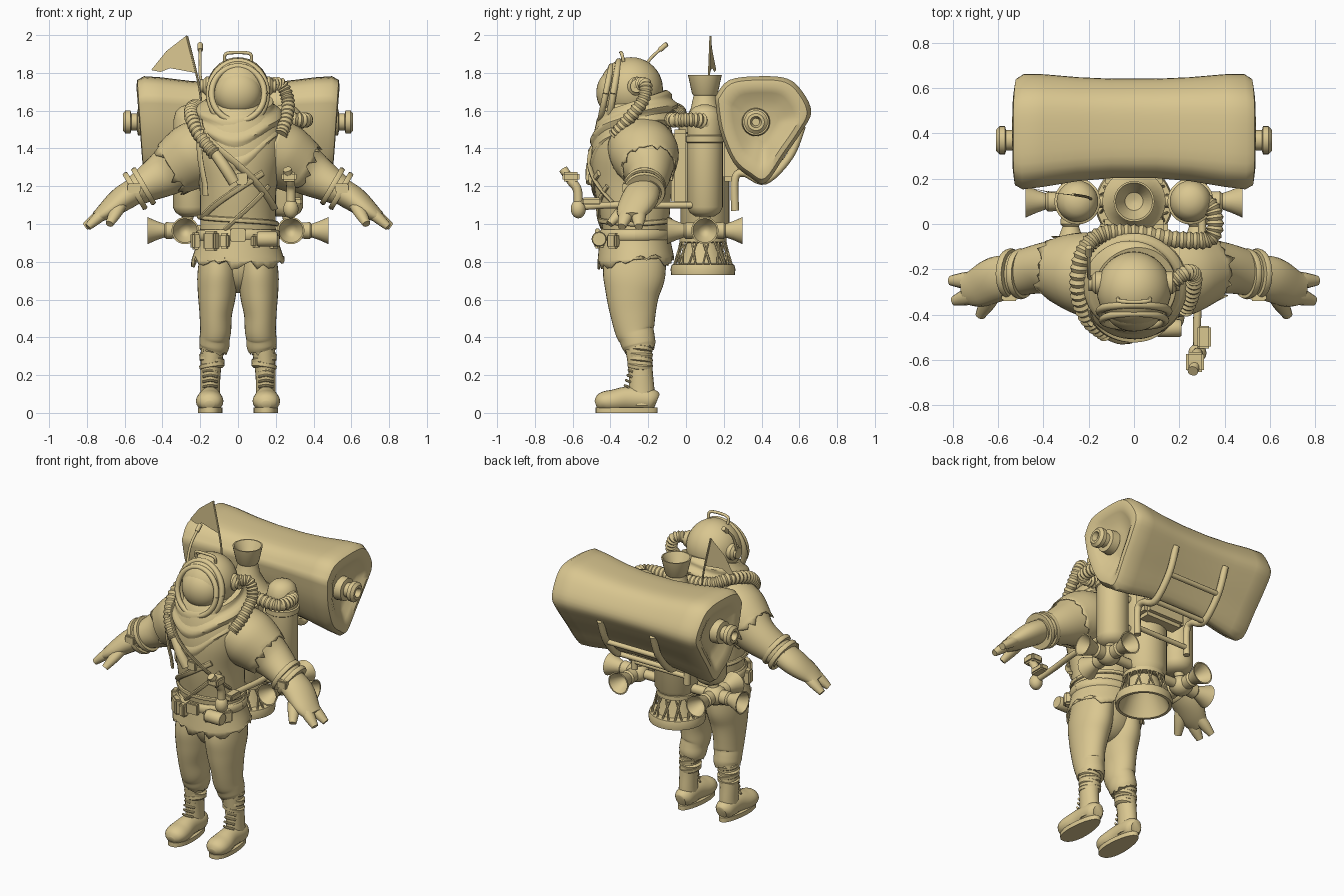
import bpy, bmesh, math, random
from mathutils import Vector

random.seed(4)
if "Cube" in bpy.data.objects:
    bpy.data.objects.remove(bpy.data.objects["Cube"])

khaki = bpy.data.materials.new("khaki")
khaki.use_nodes = True
COLOUR = (0.7, 0.57, 0.28, 1)
khaki.diffuse_color = COLOUR
khaki.node_tree.nodes["Principled BSDF"].inputs["Base Color"].default_value = COLOUR
SIDES = (("left", 1), ("right", -1))
TAU = math.tau


def finish(name, bm, angle=40):
    bmesh.ops.recalc_face_normals(bm, faces=bm.faces)
    mesh = bpy.data.meshes.new(name)
    bm.to_mesh(mesh)
    bm.free()
    mesh.materials.append(khaki)
    mesh.shade_smooth()
    mesh.set_sharp_from_angle(angle=math.radians(angle))
    obj = bpy.data.objects.new(name, mesh)
    bpy.context.collection.objects.link(obj)
    return obj


def surface(name, rings, caps=True, thick=0):
    """Skin a stack of closed rings."""
    bm = bmesh.new()
    loops = [[bm.verts.new(p) for p in ring] for ring in rings]
    n = len(loops[0])
    for lo, hi in zip(loops, loops[1:]):
        for i in range(n):
            j = (i + 1) % n
            bm.faces.new((lo[i], lo[j], hi[j], hi[i]))
    if caps:
        bm.faces.new(loops[0])
        bm.faces.new(loops[-1])
    obj = finish(name, bm)
    if thick:
        mod = obj.modifiers.new("cloth", "SOLIDIFY")
        mod.thickness, mod.offset = thick, 0
    return obj


def catmull(rows, steps):
    ext = [rows[0]] + list(rows) + [rows[-1]]
    out = []
    for p, q, r, s in zip(ext, ext[1:], ext[2:], ext[3:]):
        for k in range(steps):
            t = k / steps
            out.append([b + t * (c - a + t * (2 * a - 5 * b + 4 * c - d + t * (3 * (b - c) + d - a))) / 2
                        for a, b, c, d in zip(p, q, r, s)])
    return out + [list(rows[-1])]


def sweep(name, rows, up=(0, 1, 0), n=20, steps=5, jag=0, rib=0, s=1, caps=True, thick=0):
    """Rows are x, y, z, side radius, up radius."""
    rows = catmull([(r[0] * s, *r[1:]) for r in rows], steps)
    pts = [Vector(r[:3]) for r in rows]
    up, rings = Vector(up), []
    for i, row in enumerate(rows):
        t = (pts[min(i + 1, len(pts) - 1)] - pts[max(i - 1, 0)]).normalized()
        up = (up - t * up.dot(t)).normalized()
        side = t.cross(up)
        k = 1 + rib * (-1) ** i
        ring = []
        for j in range(n):
            a = TAU * j / n
            p = pts[i] + side * (row[3] * k * math.cos(a)) + up * (row[4] * k * math.sin(a))
            if jag and i == len(rows) - 1:
                p += t * random.uniform(-jag, jag)
            ring.append(p)
        rings.append(ring)
    return surface(name, rings, caps, thick)


def tube(name, pts, r, s=1, steps=6, rib=0, n=12, up=(0.3, 0.5, 0.8)):
    return sweep(name, [(*p, r, r) for p in pts], up, n, steps, rib=rib, s=s)


def lathe(name, loc, axis, profile, n=28):
    q = Vector(axis).to_track_quat('Z', 'Y')
    return surface(name, [[Vector(loc) + q @ Vector((r * math.cos(TAU * i / n), r * math.sin(TAU * i / n), h))
                           for i in range(n)] for r, h in profile])


def ball(name, loc, size):
    bm = bmesh.new()
    bmesh.ops.create_uvsphere(bm, u_segments=32, v_segments=20, radius=1)
    for v in bm.verts:
        v.co = Vector(loc) + Vector(a * b for a, b in zip(v.co, size))
    return finish(name, bm)


def box(name, loc, size, turn=0):
    bm = bmesh.new()
    bmesh.ops.create_cube(bm, size=1)
    bmesh.ops.scale(bm, vec=size, verts=bm.verts)
    bmesh.ops.bevel(bm, geom=bm.edges[:], offset=min(size) * 0.2, segments=2, affect='EDGES')
    obj = finish(name, bm)
    obj.location, obj.rotation_euler.z = loc, turn
    return obj


# torso and coat skirt
TORSO = [(0, -.27, .88, .2, .17), (0, -.27, .95, .2, .17), (0, -.27, 1.05, .2, .185), (0, -.28, 1.2, .205, .205),
         (0, -.28, 1.35, .24, .22), (0, -.28, 1.47, .24, .21), (0, -.28, 1.58, .19, .18), (0, -.28, 1.66, .13, .13)]
sweep("torso", TORSO, n=40)
sweep("coat_skirt", [(0, -.27, .97, .2, .175), (0, -.27, .9, .212, .185), (0, -.265, .8, .245, .2)],
      n=44, jag=.035, caps=False, thick=.01)
ball("hips", (0, -.26, .8), (.19, .14, .165))


def on_torso(deg, z, off):
    row = min(catmull(TORSO, 20), key=lambda r: abs(r[2] - z))
    a = math.radians(deg)
    return (math.cos(a) * (row[3] + off), row[1] + math.sin(a) * (row[4] + off), z)


def strap(name, start, end, width, off=.008, count=14):
    mix = lambda k: [a + (b - a) * k / count for a, b in zip(start, end)]
    pts = [on_torso(*mix(k), off) for k in range(count + 1)]
    a = math.radians(start[0])
    sweep(name, [(*p, width, .01) for p in pts], (math.cos(a), math.sin(a), 0), 8, 2)


strap("chest_strap", (205, 1.54), (335, 1.08), .026)
strap("cross_strap", (305, 1.27), (205, 1.03), .018)
strap("lower_strap", (320, 1.2), (250, .97), .014)
strap("rib_band", (180, 1.04), (360, 1.0), .014)
strap("back_band", (0, 1.0), (180, 1.04), .014)
strap("belt", (0, .94), (360, .94), .027, .014, 30)
strap("harness", (222, 1.15), (222, 1.5), .02, .03)
box("buckle", (0, -.468, .94), (.08, .025, .07))
box("chest_buckle", (.02, -.5, 1.24), (.06, .03, .06))
for deg, w, h in ((232, .08, .1), (252, .05, .08), (195, .06, .09), (325, .06, .08), (295, .05, .07)):
    box("belt_pouch", on_torso(deg, .91, .03), (w, .05, h), math.radians(deg + 90))
lathe("belt_canister", (.1, -.46, .92), (1, 0, 0), [(.035, 0), (.04, .01), (.04, .1), (.035, .11)], 16)


# draped scarf
def scarf_ring(v, n=64):
    ring = []
    for i in range(n):
        a = TAU * i / n
        front = max(0, -math.sin(a)) ** 3
        r = .185 + .055 * math.sin(min(1, v * 2) * math.pi / 2) + .01 * math.sin(v * 17 + 2 * math.cos(a))
        z = 1.65 + .06 * math.sin(a) - v * (.18 + .13 * front) + .01 * math.sin(5 * a) * v
        ring.append(Vector((r * .96 * math.cos(a), -.275 + (r - .015) * math.sin(a), z)))
    return ring


surface("scarf", [scarf_ring(k / 16) for k in range(17)])

# helmet with visor
ball("helmet", (0, -.29, 1.715), (.165, .168, .168))
ball("visor", (0, -.38, 1.695), (.125, .095, .12))


def rim(name, rx, rz, y, r):
    ang = [TAU * k / 24 for k in range(25)]
    tube(name, [(rx * math.cos(a), y + .03 * math.sin(a), 1.69 + rz * math.sin(a)) for a in ang], r,
         steps=2, up=(0, 1, 0))


rim("visor_rim", .14, .145, -.425, .016)
rim("visor_flange", .152, .17, -.385, .018)
tube("helmet_handle", [(-.07, -.33, 1.86), (-.065, -.34, 1.9), (0, -.345, 1.908), (.065, -.34, 1.9), (.07, -.33, 1.86)], .009)
tube("helmet_aerial", [(-.14, -.26, 1.72), (-.195, -.24, 1.76), (-.2, -.2, 1.86), (-.2, -.13, 1.93)], .008)
lathe("aerial_tip", (-.2, -.14, 1.92), (0, .75, .65), [(.014, 0), (.014, .05), (.005, .055)], 10)
for side, s in SIDES:
    lathe(side + "_ear_cap", (s * .14, -.26, 1.73), (s, 0, 0), [(.05, 0), (.05, .03), (.035, .045), (.035, .06)])

# ribbed hoses
tube("left_hose", [(.17, -.26, 1.74), (.23, -.215, 1.735), (.265, -.23, 1.65), (.255, -.31, 1.55), (.225, -.38, 1.47)],
     .033, steps=9, rib=.12, n=16)
tube("long_hose", [(.28, .12, 1.53), (.35, .06, 1.55), (.34, -.06, 1.55), (.2, -.07, 1.56), (0, -.04, 1.58),
     (-.15, -.05, 1.6), (-.23, -.14, 1.62), (-.245, -.3, 1.57), (-.2, -.42, 1.47), (-.12, -.485, 1.37)],
     .036, steps=11, rib=.12, n=16)
tube("hose_end", [(-.13, -.475, 1.39), (-.07, -.5, 1.3), (-.02, -.5, 1.22)], .03)

for side, s in SIDES:
    # sleeves, cuffs and gloves
    z_up = (0, 0, 1)
    sweep(side + "_sleeve", [(.1, -.245, 1.42, .175, .15), (.24, -.215, 1.36, .17, .165), (.38, -.195, 1.27, .118, .125),
          (.5, -.215, 1.2, .1, .09), (.55, -.225, 1.17, .095, .08)], z_up, 32, s=s)
    sweep(side + "_torn_sleeve", [(.14, -.24, 1.415, .178, .16), (.24, -.215, 1.36, .177, .172),
          (.35, -.197, 1.29, .138, .145)], z_up, 36, jag=.03, s=s, caps=False, thick=.006)
    for k, x in enumerate((.5, .545)):
        lathe(side + "_cuff_ring", (s * x, -.22, 1.2 - k * .025), (s * .86, 0, -.5),
              [(.09, -.014), (.108, -.014), (.113, 0), (.108, .014), (.09, .014)])
    box(side + "_cuff_clasp", (s * .55, -.325, 1.19), (.07, .03, .05))
    sweep(side + "_glove", [(.52, -.225, 1.19, .09, .07), (.61, -.245, 1.135, .1, .068), (.69, -.28, 1.075, .088, .05),
          (.75, -.29, 1.035, .065, .03)], z_up, s=s)
    for tip, root in (((.81, -.25, .985), (.7, -.25, 1.07)), ((.795, -.34, .985), (.7, -.31, 1.07)),
                      ((.68, -.405, 1.0), (.62, -.3, 1.11))):
        mid = [(a + b) / 2 for a, b in zip(tip, root)]
        sweep(side + "_finger", [(*root, .04, .034), (*mid, .036, .03), (*tip, .022, .02)], z_up, 12, s=s)
    # trousers, leg wraps and boots
    sweep(side + "_trouser", [(.095, -.265, .88, .1, .16), (.107, -.275, .73, .108, .165), (.112, -.283, .62, .1, .14),
          (.118, -.28, .52, .086, .12), (.118, -.272, .44, .082, .105), (.123, -.26, .4, .08, .095),
          (.125, -.25, .36, .08, .09), (.13, -.245, .335, .074, .08)], n=32, jag=.015, s=s)
    for k in range(4):
        z = .25 + k * .03
        lathe(side + "_leg_wrap", (s * .138, -.243, z), (s * .15 * (-1) ** k, .1, 1),
              [(.055, -.018), (.066, -.01), (.068, .008), (.055, .018)], 20)
    sweep(side + "_boot_shaft", [(.147, -.235, .04, .057, .07), (.147, -.235, .12, .052, .068),
          (.145, -.24, .22, .054, .064), (.135, -.25, .34, .062, .07)], s=s)
    sweep(side + "_boot_foot", [(.147, -.155, .06, .035, .04), (.147, -.19, .07, .058, .06), (.148, -.3, .075, .06, .065),
          (.15, -.38, .064, .072, .06), (.15, -.43, .06, .07, .054), (.15, -.462, .05, .052, .04),
          (.15, -.478, .045, .025, .02)], z_up, s=s)
    outline = []
    for k in range(36):
        c, d = math.cos(TAU * k / 36), math.sin(TAU * k / 36)
        outline.append((s * (.148 + (.064 - .01 * d) * math.copysign(abs(c) ** .85, c)), -.314 + .164 * d))
    surface(side + "_boot_sole", [[Vector((x, y, z)) for x, y in outline] for z in (0, .028)])
    for k in range(6):
        z = .11 + k * .027
        y = -.33 + .007 * k
        tube(side + "_lace", [(.11, y + .02, z), (.147, y, z + .008), (.185, y + .02, z)], .007, s, 3, n=8)
    # side tank and thruster cluster
    lathe(side + "_tank", (s * .25, .1, 0), (0, 0, 1), [(.05, 1.04), (.08, 1.06), (.095, 1.09), (.095, 1.43), (.102, 1.435),
          (.102, 1.465), (.092, 1.47), (.092, 1.55), (.08, 1.595), (.055, 1.62), (.02, 1.632)])
    ball(side + "_thruster_hub", (s * .28, .1, .965), (.07, .07, .06))
    for axis in ((s, 0, 0), (0, 1, 0), (0, -1, 0)):
        lathe(side + "_thruster_horn", (s * .28, .1, .965), axis, [(.04, .02), (.045, .1), (.036, .11), (.05, .15),
              (.072, .2), (.064, .2), (.035, .14), (.01, .12)])
    tube(side + "_thruster_pipe", [(.28, .1, .96), (.27, .1, 1.02), (.25, .1, 1.08)], .03, s)
    # roll end knob and rack bar
    lathe(side + "_roll_knob", (s * .48, .37, 1.54), (s, 0, 0), [(.075, 0), (.07, .05), (.045, .055), (.045, .085),
          (.062, .09), (.062, .115), (.045, .13), (.03, .13), (.02, .1)])
    tube(side + "_rack_bar", [(.19, .26, 1.07), (.19, .26, 1.24), (.19, .31, 1.27), (.19, .42, 1.23), (.19, .55, 1.36),
         (.19, .615, 1.52)], .021, s)

# central engine, nozzle and links
lathe("engine", (0, .1, 0), (0, 0, 1), [(.09, .9), (.13, .96), (.13, 1.48), (.14, 1.485), (.14, 1.515), (.12, 1.53),
      (.075, 1.61), (.06, 1.68), (.068, 1.69), (.09, 1.79), (.082, 1.79), (.04, 1.71), (.01, 1.7)])
lathe("main_nozzle", (0, .09, 0), (0, 0, 1), [(.085, .95), (.09, .9), (.125, .79), (.165, .785), (.172, .76), (.168, .73),
      (.15, .73), (.11, .82), (.05, .9)], 36)
lathe("nozzle_collar", (0, .09, .9), (0, 0, 1), [(.09, 0), (.125, .005), (.125, .03), (.09, .035)])
for k in range(24):
    a, b = TAU * k / 24, TAU * (k + (-1) ** k) / 24
    tube("nozzle_strut", [(.152 * math.cos(a), .09 + .152 * math.sin(a), .785),
         (.118 * math.cos(b), .09 + .118 * math.sin(b), .91)], .006, steps=1, n=6)
for z, r in ((.965, .03), (1.2, .025), (1.4, .025)):
    tube("tank_crossbar", [(-.26, .1, z), (.26, .1, z)], r, steps=1)
box("back_plate", (0, -.03, 1.3), (.3, .1, .4))
box("roll_mount", (0, .24, 1.35), (.3, .12, .25))
for y, z in ((.42, 1.23), (.55, 1.36), (.26, 1.12)):
    tube("rack_crossbar", [(-.19, y, z), (.19, y, z)], .016, steps=1)

# bedroll on the back
PROFILE = [(.155, 1.67), (.23, 1.76), (.4, 1.78), (.54, 1.765), (.62, 1.69), (.66, 1.59), (.61, 1.49), (.52, 1.36),
           (.42, 1.22), (.34, 1.25), (.25, 1.33), (.18, 1.5), (.155, 1.67)]
loop = catmull(PROFILE, 4)[:-1]
half = [(.48, .3), (.49, .5), (.515, .66), (.53, .8), (.525, .93), (.49, 1.01), (.4, .985), (.25, .91), (.1, .87)]
rings = half + [(-x, k) for x, k in reversed(half)]
surface("bedroll", [[Vector((x * (1 + .12 * (z - 1.65)), .41 + (y - .41) * k + .06 * (.25 - x * x),
                             1.53 + (z - 1.53) * k)) for y, z in loop] for x, k in rings])

# flag
tube("flag_pole", [(-.19, .11, 1.6), (-.21, .12, 1.75), (-.27, .13, 1.995)], .006, n=8)
bm = bmesh.new()
bm.faces.new([bm.verts.new(p) for p in ((-.27, .13, 2), (-.38, .14, 1.915), (-.46, .16, 1.815), (-.41, .15, 1.805),
                                        (-.36, .14, 1.825), (-.225, .12, 1.8))])
finish("flag", bm)

# control arm with joystick
tube("control_rail", [(.3, .08, 1.1), (.3, -.2, 1.1), (.28, -.4, 1.1), (.28, -.56, 1.09)], .018)
ball("control_joint", (.28, -.57, 1.08), (.04, .04, .05))
tube("control_stick", [(.28, -.57, 1.08), (.28, -.575, 1.18), (.275, -.61, 1.23), (.26, -.65, 1.29)], .024)
box("control_grip", (.27, -.61, 1.25), (.08, .09, .05))
box("control_panel", (.31, -.5, 1.12), (.06, .1, .04))
